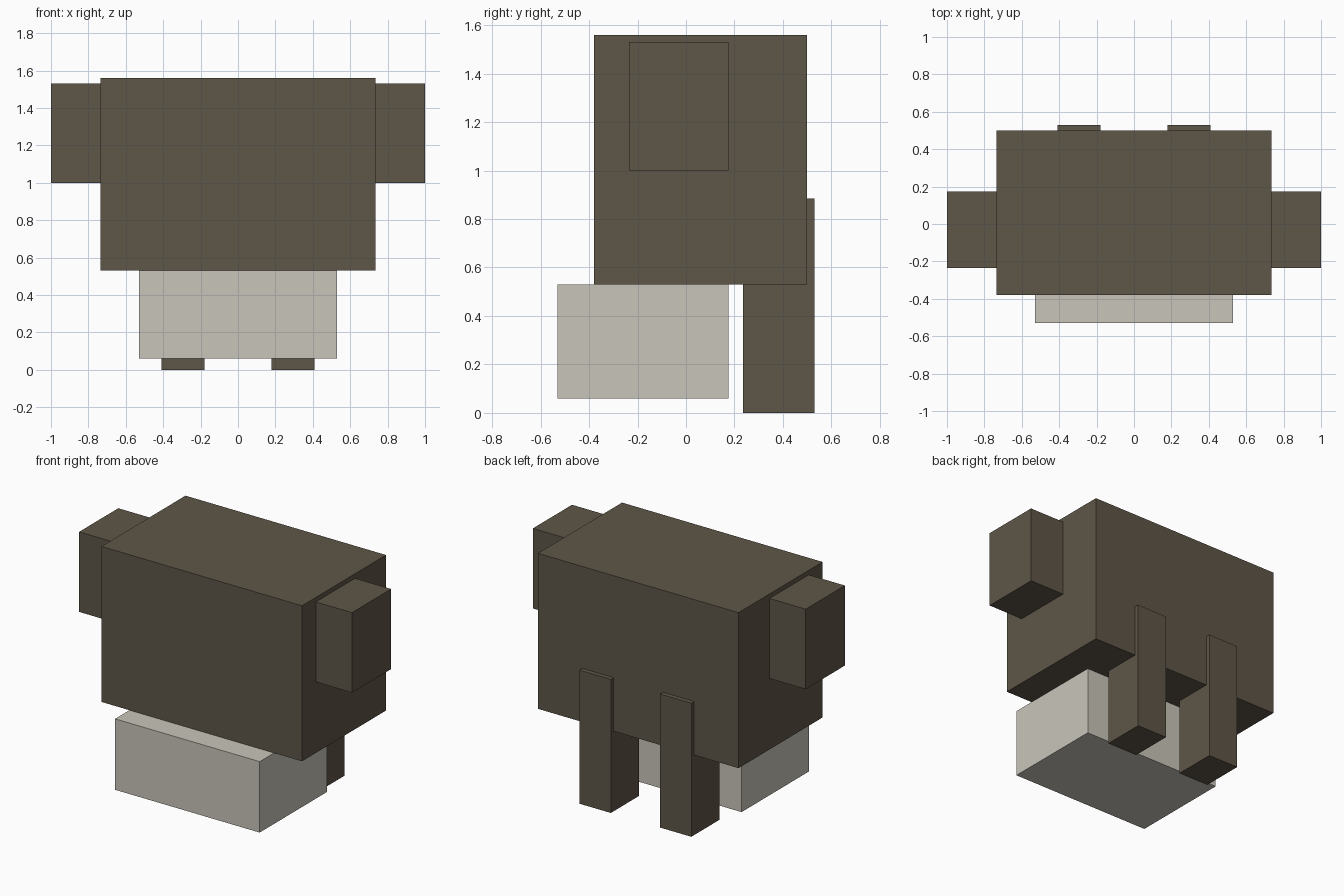
import bpy
from mathutils import Vector

default_cube = bpy.data.objects.get("Cube")
if default_cube:
    bpy.data.objects.remove(default_cube, do_unlink=True)


def make_material(name, rgb):
    mat = bpy.data.materials.new(name)
    mat.use_nodes = True
    color = (*rgb, 1.0)
    mat.diffuse_color = color
    mat.node_tree.nodes["Principled BSDF"].inputs["Base Color"].default_value = color
    return mat


def make_box(name, low, high, mat):
    """Flat-sided box spanning two opposite corners."""
    low, high = Vector(low), Vector(high)
    bpy.ops.mesh.primitive_cube_add(size=1, location=(low + high) / 2)
    obj = bpy.context.object
    obj.name = name
    obj.scale = high - low
    bpy.ops.object.transform_apply(location=False, rotation=False, scale=True)
    obj.data.materials.append(mat)
    return obj


brown = make_material("dark brown", (0.112, 0.093, 0.065))
cream = make_material("pale cream", (0.584, 0.558, 0.491))

# Main block and the pale block below it
make_box("body", (-0.735, -0.38, 0.53), (0.735, 0.5, 1.56), brown)
make_box("lower_block", (-0.53, -0.53, 0.06), (0.53, 0.175, 0.53), cream)

# Paired side blocks and rear legs
for side, sign in (("left", 1), ("right", -1)):
    x_in, x_out = sorted((sign * 0.735, sign * 1.0))
    make_box(f"{side}_side_block", (x_in, -0.235, 1.0), (x_out, 0.175, 1.53), brown)
    x_in, x_out = sorted((sign * 0.18, sign * 0.41))
    make_box(f"{side}_rear_leg", (x_in, 0.235, 0.0), (x_out, 0.53, 0.885), brown)
